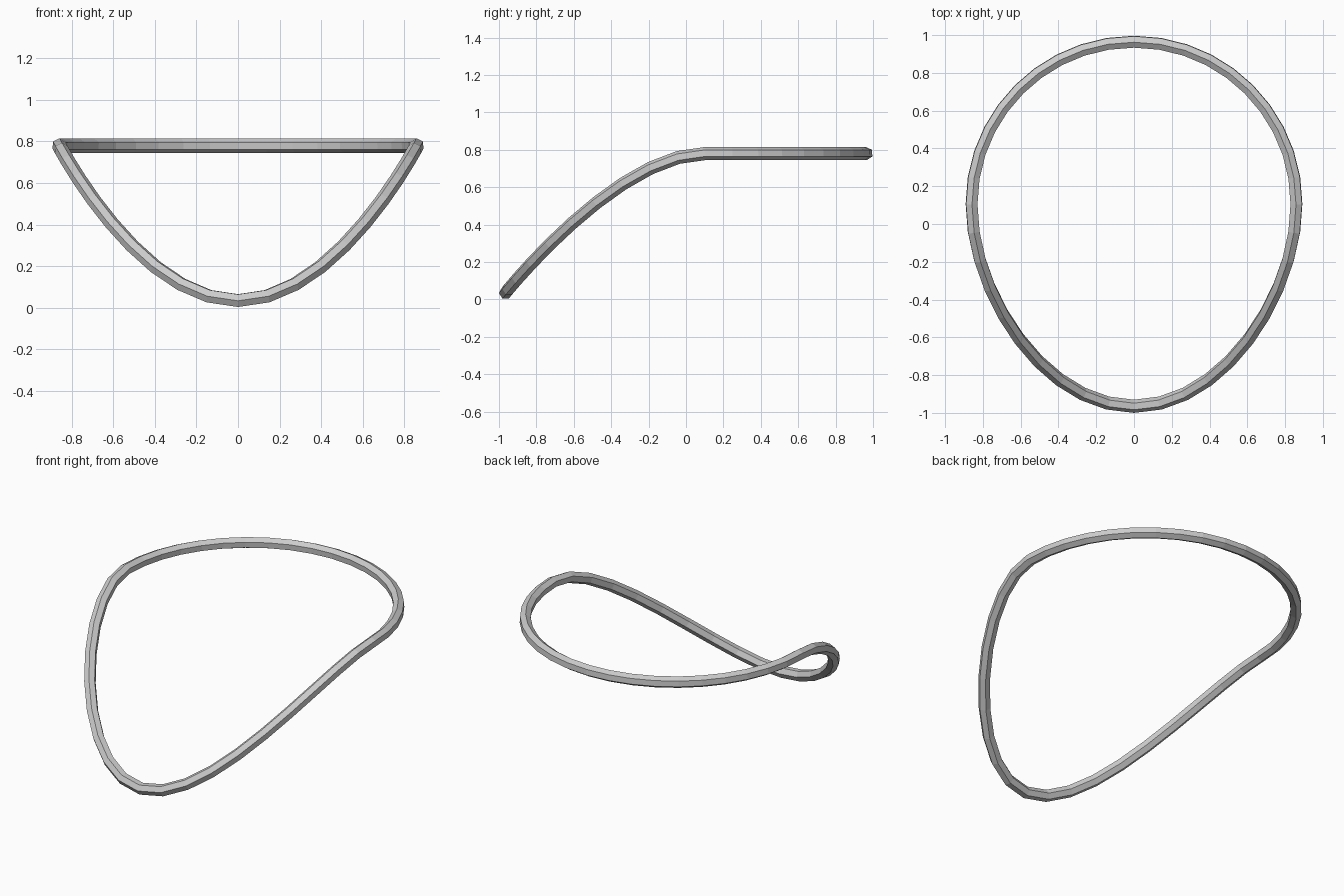
import bpy

if "Cube" in bpy.data.objects:
    bpy.data.objects.remove(bpy.data.objects["Cube"])

R, YC, TOP = 0.86, 0.105, 0.78   # ring radius, centre and height of the flat back half
H = R * 0.5523                   # circle handle length

# Closed bezier ring: flat round back, front point pulled forward and down
# each entry: point, direction of travel along the handle
path = [
    ((-R, YC, TOP), (0, H, 0)),
    ((0, YC + R, TOP), (H, 0, 0)),
    ((R, YC, TOP), (0, -H, 0)),
    ((0, -0.965, 0.035), (-H, 0, 0)),
]

curve = bpy.data.curves.new("bent_ring", 'CURVE')
curve.dimensions = '3D'
curve.resolution_u = 10
curve.twist_mode = 'MINIMUM'
curve.bevel_depth = 0.035
curve.bevel_resolution = 1       # six-sided tube
spline = curve.splines.new('BEZIER')
spline.bezier_points.add(len(path) - 1)
spline.use_cyclic_u = True
spline.use_smooth = False
spline.resolution_u = 10
for bp, (co, d) in zip(spline.bezier_points, path):
    bp.handle_left_type = bp.handle_right_type = 'FREE'
    bp.co = co
    bp.handle_left = [c - v for c, v in zip(co, d)]
    bp.handle_right = [c + v for c, v in zip(co, d)]

ring = bpy.data.objects.new("bent_ring", curve)
bpy.context.collection.objects.link(ring)

# Convert to a flat-shaded mesh
bpy.context.view_layer.objects.active = ring
ring.select_set(True)
bpy.ops.object.convert(target='MESH')
bpy.ops.object.shade_flat()
